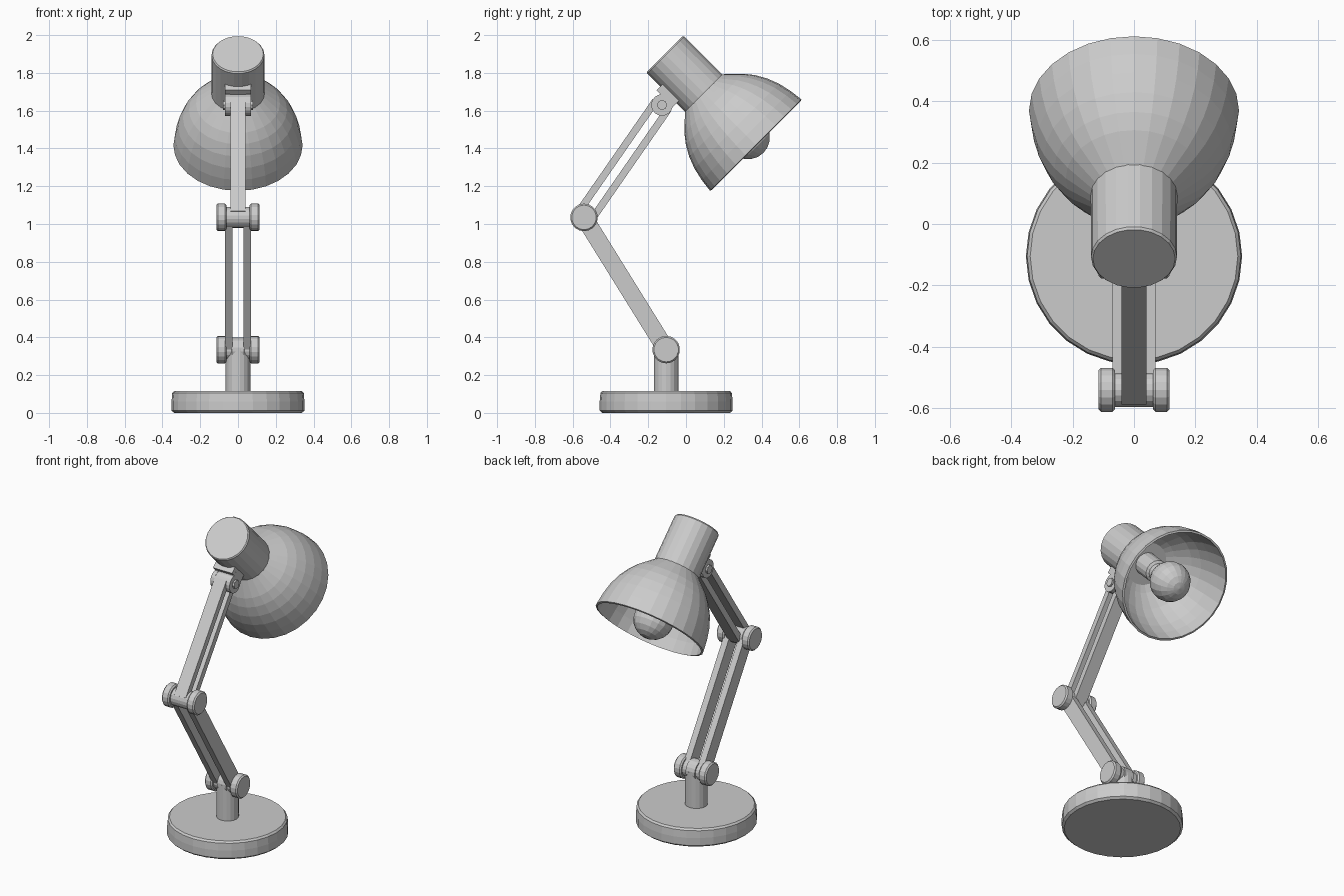
import bpy, bmesh, math
from mathutils import Matrix, Vector

if "Cube" in bpy.data.objects:
    bpy.data.objects.remove(bpy.data.objects["Cube"], do_unlink=True)

grey = bpy.data.materials.new("plain_grey")
grey.use_nodes = True
grey.diffuse_color = (0.6, 0.6, 0.6, 1)
grey.node_tree.nodes["Principled BSDF"].inputs["Base Color"].default_value = (0.6, 0.6, 0.6, 1)


def finish(name, bm, matrix):
    """Turn a bmesh into a placed, flat shaded object."""
    bmesh.ops.recalc_face_normals(bm, faces=bm.faces)
    mesh = bpy.data.meshes.new(name)
    bm.to_mesh(mesh)
    bm.free()
    mesh.materials.append(grey)
    obj = bpy.data.objects.new(name, mesh)
    obj.matrix_world = matrix
    bpy.context.collection.objects.link(obj)
    return obj


def lathe(name, profile, matrix, sides=24):
    """Revolve (radius, height) points about local z; radius 0 closes an end."""
    bm = bmesh.new()
    rings = []
    for r, h in profile:
        count = sides if r > 0 else 1
        rings.append([bm.verts.new((r * math.cos(math.tau * i / sides),
                                    r * math.sin(math.tau * i / sides), h))
                      for i in range(count)])
    for a, b in zip(rings, rings[1:]):
        for i in range(sides):
            j = (i + 1) % sides
            quad = [a[i % len(a)], a[j % len(a)], b[j % len(b)], b[i % len(b)]]
            bm.faces.new(list(dict.fromkeys(quad)))
    return finish(name, bm, matrix)


def box(name, size, matrix):
    bm = bmesh.new()
    bmesh.ops.create_cube(bm, size=1)
    bmesh.ops.scale(bm, vec=size, verts=bm.verts)
    return finish(name, bm, matrix)


def axle(name, pivot, x0, x1, r, bevel=0.0, sides=18):
    """Short cylinder lying along x, with an optional chamfer on its ends."""
    m = Matrix.Translation(pivot) @ Matrix.Rotation(math.pi / 2, 4, 'Y')
    profile = [(0, x0), (r - bevel, x0), (r, x0 + bevel),
               (r, x1 - bevel), (r - bevel, x1), (0, x1)]
    if not bevel:
        profile = [(0, x0), (r, x0), (r, x1), (0, x1)]
    return lathe(name, profile, m, sides)


def bar(name, a, b, x, width, depth, offset=0.0):
    """Straight bar from pivot a to pivot b, shifted sideways by offset."""
    d = b - a
    tilt = Matrix.Rotation(math.atan2(-d.y, d.z), 4, 'X')
    m = Matrix.Translation((a + b) / 2) @ tilt @ Matrix.Translation((x, offset, 0))
    return box(name, (width, depth, d.length), m)


shoulder = Vector((0, -0.105, 0.335))
elbow = Vector((0, -0.54, 1.035))
wrist = Vector((0, -0.127, 1.63))
sides_lr = (("left", 1), ("right", -1))

# Base and post
foot = Matrix.Translation((0, -0.105, 0))
lathe("base", [(0, 0), (0.338, 0), (0.352, 0.012), (0.352, 0.06),
               (0.348, 0.105), (0.338, 0.116), (0, 0.116)], foot, 28)
lathe("post", [(0, 0.1), (0.065, 0.1), (0.065, 0.34), (0, 0.34)], foot, 18)
axle("post_tongue", shoulder, -0.032, 0.032, 0.064)

# Shoulder and elbow joints
for joint, pivot in (("shoulder", shoulder), ("elbow", elbow)):
    axle(joint + "_axle", pivot, -0.07, 0.07, 0.056)
    for side, s in sides_lr:
        x0, x1 = sorted((s * 0.062, s * 0.115))
        axle(f"{joint}_knob_{side}", pivot, x0, x1, 0.073, 0.008)

# Lower arm: two flat bars side by side
for side, s in sides_lr:
    bar("lower_arm_" + side, shoulder, elbow, s * 0.05, 0.04, 0.092)
    axle("lower_arm_end_" + side, shoulder, s * 0.05 - 0.02, s * 0.05 + 0.02, 0.047)

# Upper arm: two parallel bars, one above the other
for place, s in (("front", -1), ("back", 1)):
    bar("upper_arm_" + place, elbow, wrist, 0, 0.082, 0.038, s * 0.04)

# Wrist hinge
axle("wrist_hinge", wrist, -0.042, 0.042, 0.056)
axle("wrist_pin", wrist, -0.08, 0.08, 0.027, sides=8)
for side, s in sides_lr:
    x0, x1 = sorted((s * 0.042, s * 0.068))
    axle("wrist_ear_" + side, wrist, x0, x1, 0.057)

# Head frame: local z runs from the cap down to the rim of the shade
head = Matrix.Translation((0, -0.113, 1.9)) @ Matrix.Rotation(math.radians(135), 4, 'X') \
    @ Matrix.Rotation(math.pi, 4, 'Z')
if (head.to_3x3() @ Vector((0, 0, 1))).y < 0:
    head = Matrix.Translation((0, -0.113, 1.9)) @ Matrix.Rotation(math.radians(-135), 4, 'X')
under = head.to_3x3().inverted() @ Vector((0, -1, -1)).normalized()

# Bracket between hinge and cap
box("head_bracket", (0.135, 0.075, 0.125),
    head @ Matrix.Translation(under * 0.128 + Vector((0, 0, 0.167))))
for side, s in sides_lr:
    box("bracket_cheek_" + side, (0.026, 0.07, 0.085),
        head @ Matrix.Translation(under * 0.175 + Vector((s * 0.055, 0, 0.178))))

# Cap, shade and bulb
lathe("head_cap", [(0, 0), (0.134, 0), (0.14, 0.008), (0.141, 0.31), (0, 0.31)], head, 22)
lathe("shade", [(0, 0.29), (0.138, 0.29), (0.177, 0.327), (0.222, 0.37), (0.259, 0.417),
                (0.292, 0.475), (0.317, 0.54), (0.333, 0.61), (0.342, 0.682),
                (0.33, 0.686), (0.319, 0.61), (0.302, 0.54), (0.276, 0.475),
                (0.243, 0.42), (0.17, 0.345), (0.13, 0.318), (0, 0.318)], head, 28)
lathe("bulb_socket", [(0, 0.31), (0.07, 0.31), (0.07, 0.45), (0.055, 0.46),
                      (0.055, 0.55), (0, 0.55)], head, 16)
bulb = [(0.12 * math.sin(math.pi * i / 10), 0.62 - 0.12 * math.cos(math.pi * i / 10))
        for i in range(1, 10)]
lathe("bulb", [(0, 0.5)] + bulb + [(0, 0.74)], head, 18)
